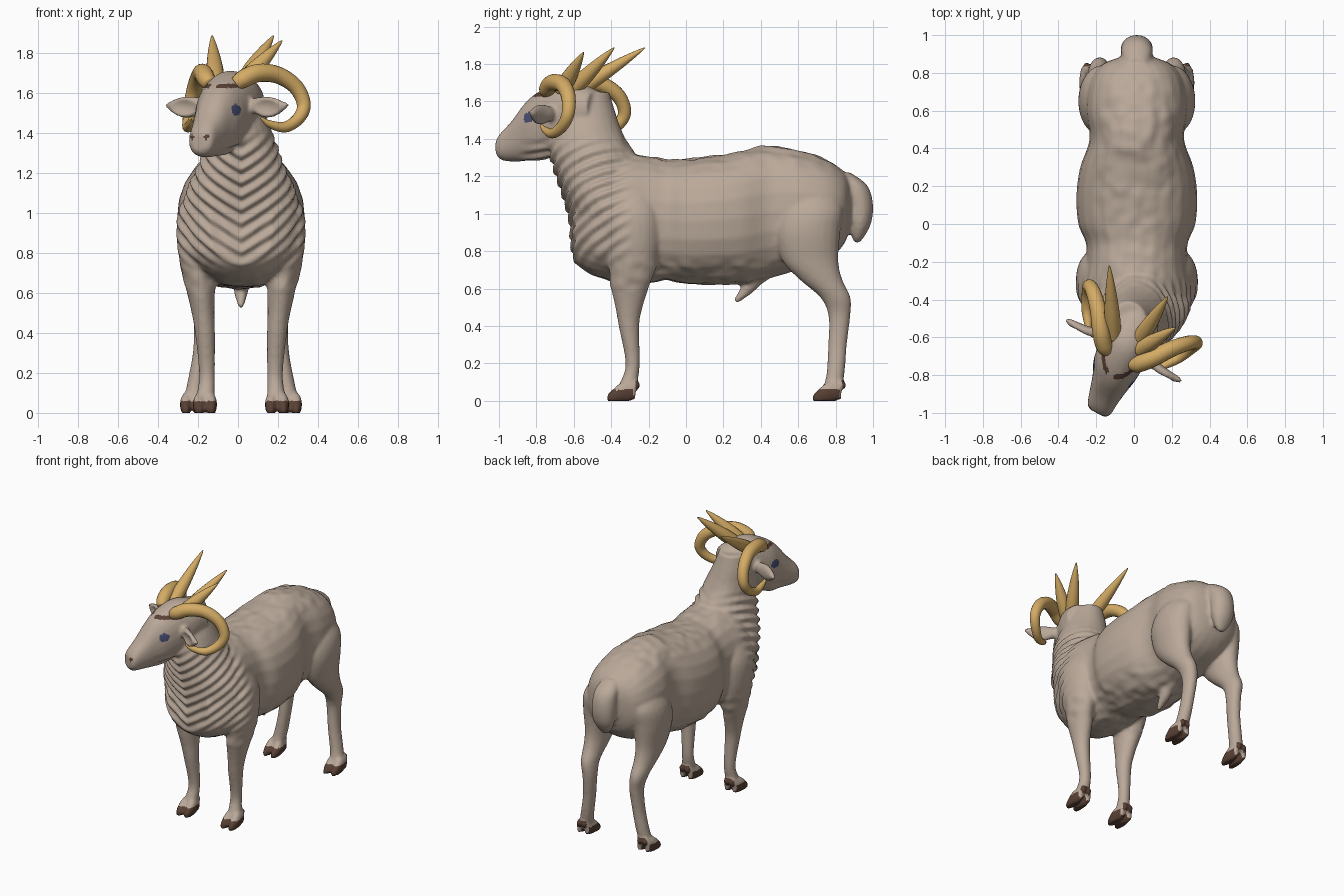
import bpy, bmesh, math
from mathutils import Vector, noise

if "Cube" in bpy.data.objects:
    bpy.data.objects.remove(bpy.data.objects["Cube"])

CX = 0.015                      # animal's centre line
YAW = math.radians(28)          # head is turned to one side
CO, SI = math.cos(YAW), math.sin(YAW)


def material(name, rgb):
    m = bpy.data.materials.new(name)
    m.diffuse_color = (*rgb, 1)
    m.use_nodes = True
    m.node_tree.nodes["Principled BSDF"].inputs["Base Color"].default_value = m.diffuse_color
    return m


WOOL = material("beige wool", (0.49, 0.395, 0.32))
HOOF = material("dark brown", (0.10, 0.052, 0.035))
EYE = material("slate blue", (0.07, 0.08, 0.18))
HORN = material("golden horn", (0.66, 0.41, 0.13))


def head(r, f, z):              # head frame (right, forward, up) to world
    return Vector((-0.05 + CO * r - SI * f, -0.66 - SI * r - CO * f, z))


def to_head(p):
    dx, dy = p.x + 0.05, p.y + 0.66
    return CO * dx - SI * dy, -SI * dx - CO * dy


def smooth(rows, n=5):          # Catmull-Rom through rows of numbers
    out = []
    for i in range(len(rows) - 1):
        a, b, c, d = (rows[max(0, min(len(rows) - 1, i + k))] for k in (-1, 0, 1, 2))
        for s in range(n):
            t = s / n
            out.append([q + 0.5 * t * (r - p + t * (2 * p - 5 * q + 4 * r - w + t * (3 * (q - r) + w - p)))
                        for p, q, r, w in zip(a, b, c, d)])
    return out + [list(rows[-1])]


def ring(c, u, v, e=1.0, n=24):
    pts = []
    for k in range(n):
        a = 2 * math.pi * k / n
        ca, sa = math.cos(a), math.sin(a)
        pts.append(c + u * math.copysign(abs(ca) ** e, ca) + v * math.copysign(abs(sa) ** e, sa))
    return pts


def skin(bm, rings):            # closed loft through rings
    vs = [[bm.verts.new(p) for p in r] for r in rings]
    n = len(vs[0])
    for a, b in zip(vs, vs[1:]):
        for k in range(n):
            bm.faces.new((a[k], a[(k + 1) % n], b[(k + 1) % n], b[k]))
    bm.faces.new(vs[0][::-1])
    bm.faces.new(vs[-1])


def flat_slices(bm, rows, s=1, e=1.0):      # rows: z, y, half y, x, half x
    skin(bm, [ring(Vector((CX + s * x, y, z)), Vector((hx, 0, 0)), Vector((0, hy, 0)), e)
              for z, y, hy, x, hx in smooth(rows)])


def long_slices(bm, rows, x=CX, e=1.0):     # rows: y, z, half width, half height
    skin(bm, [ring(Vector((x, y, z)), Vector((hw, 0, 0)), Vector((0, 0, hh)), e)
              for y, z, hw, hh in smooth(rows)])


def tube(bm, rows):                         # rows: x, y, z, radius
    rows = smooth(rows, 8)
    pts = [Vector(r[:3]) for r in rows]
    u, rings = Vector((0.3, 0.8, 0.52)), []
    for i, p in enumerate(pts):
        t = (pts[min(i + 1, len(pts) - 1)] - pts[max(i - 1, 0)]).normalized()
        u = (u - t * u.dot(t)).normalized()
        rings.append(ring(p, u * rows[i][3], t.cross(u) * rows[i][3], n=16))
    skin(bm, rings)


def finish(bm, name, mats):
    bmesh.ops.recalc_face_normals(bm, faces=bm.faces)
    me = bpy.data.meshes.new(name)
    bm.to_mesh(me)
    bm.free()
    for m in mats:
        me.materials.append(m)
    ob = bpy.data.objects.new(name, me)
    bpy.context.collection.objects.link(ob)
    bpy.ops.object.select_all(action='DESELECT')
    bpy.context.view_layer.objects.active = ob
    ob.select_set(True)
    return ob


bm = bmesh.new()
# trunk
long_slices(bm, [(.88, 1.05, .10, .12), (.84, 1.03, .19, .20), (.75, 1.02, .25, .27), (.6, 1.02, .27, .32),
                 (.45, 1.01, .25, .355), (.3, .98, .30, .355), (.15, .965, .32, .345), (0, .96, .31, .335),
                 (-.1, .965, .27, .325), (-.2, .97, .27, .34), (-.35, .97, .29, .34), (-.5, .95, .25, .28),
                 (-.6, .93, .16, .19)], e=0.9)
# neck and chest
flat_slices(bm, [(1.65, -.53, .12, -.045, .10), (1.55, -.53, .15, -.035, .13), (1.45, -.53, .185, -.015, .155),
                 (1.35, -.51, .22, 0, .175), (1.25, -.47, .24, 0, .205), (1.1, -.42, .24, 0, .27),
                 (.95, -.36, .26, 0, .29), (.8, -.36, .25, 0, .27), (.72, -.36, .19, 0, .20)])
# skull and muzzle, in the turned head frame
skin(bm, [ring(head(o, f, z), head(hw, 0, 0) - head(0, 0, 0), Vector((0, 0, hh)), 0.92)
          for f, z, hw, hh, o in smooth([
              (.37, 1.355, .045, .045, .03), (.345, 1.36, .068, .075, .03), (.28, 1.39, .082, .112, .022),
              (.2, 1.44, .10, .16, .015), (.12, 1.475, .125, .185, .005), (0, 1.52, .135, .19, 0),
              (-.1, 1.55, .13, .15, 0), (-.2, 1.56, .10, .10, 0)])])
# tail and sheath
flat_slices(bm, [(1.22, .84, .04, 0, .05), (1.15, .9, .07, 0, .08), (1.05, .927, .073, 0, .085),
                 (.95, .93, .06, 0, .078), (.88, .92, .035, 0, .05), (.845, .915, .012, 0, .02)])
tube(bm, [(CX, .42, .70, .05), (CX, .34, .61, .036), (CX, .265, .53, .014)])

HIND = [(1.12, .68, .12, .14, .09), (1.02, .67, .17, .18, .115), (.9, .65, .175, .20, .11), (.75, .665, .15, .205, .085),
        (.65, .72, .115, .205, .07), (.55, .80, .08, .20, .056), (.45, .82, .058, .19, .046),
        (.3, .81, .05, .20, .041), (.15, .80, .048, .225, .044), (.05, .78, .05, .245, .045)]
FORE = [(1.12, -.30, .12, .18, .08), (1.0, -.30, .16, .215, .10), (.85, -.29, .15, .22, .10), (.7, -.29, .125, .21, .085),
        (.6, -.30, .10, .20, .07), (.5, -.305, .073, .19, .057), (.4, -.305, .055, .18, .05),
        (.2, -.285, .038, .17, .04), (.1, -.305, .046, .175, .044), (.05, -.32, .05, .18, .045)]
for s in (-1, 1):
    # legs with cloven hooves and dewclaws
    for rows, y0 in ((HIND, .80), (FORE, -.30)):
        flat_slices(bm, rows, s)
        for t in (-.031, .031):
            x = CX + s * rows[-1][3] + t
            long_slices(bm, [(y0 + .03, .05, .018, .045), (y0 - .04, .045, .029, .055),
                             (y0 - .09, .025, .026, .038), (y0 - .122, .012, .014, .02)], x)
            long_slices(bm, [(y0, .09, .014, .02), (y0 + .04, .085, .018, .022), (y0 + .055, .08, .008, .012)],
                        x - t * 0.3)
    # ears
    skin(bm, [ring(head(s * r, f, z), head(0, hf, 0) - head(0, 0, 0), Vector((0, 0, hz)))
              for r, f, z, hf, hz in smooth([(.10, 0, 1.535, .03, .03), (.16, 0, 1.535, .03, .042),
                                             (.22, .012, 1.53, .028, .056), (.28, .015, 1.53, .024, .045),
                                             (.32, .012, 1.535, .018, .024), (.348, .01, 1.54, .01, .01)])])

# fuse everything into one skin
body = finish(bm, "sheep_body", (WOOL, HOOF, EYE))
rm = body.modifiers.new("fuse", 'REMESH')
rm.mode, rm.voxel_size = 'VOXEL', 0.0115
sm = body.modifiers.new("soften", 'SMOOTH')
sm.factor, sm.iterations = 0.5, 4
for m in ("fuse", "soften"):
    bpy.ops.object.modifier_apply(modifier=m)

bm = bmesh.new()
bm.from_mesh(body.data)
bm.normal_update()


def window(v, a, b, w):
    return max(0, min(1, (v - a) / w, (b - v) / w))


# neck folds, fleece lumps, hollow ears, level soles
moves = []
for v in bm.verts:
    p = v.co
    r, f = to_head(p)
    fold = window(p.z, .72, 1.42, .12) * window(-p.y, .28, .9, .12)
    d = .010 * fold * math.sin((p.z - .6 * abs(p.x - CX) - .4 * (p.y + .7)) * 2 * math.pi / .075)
    lump = window(p.z, 1.2, 1.5, .1) * window(p.y, -.4, .95, .1) + window(p.z, .58, .78, .06) * window(p.y, -.5, .5, .1)
    d += .010 * lump * noise.noise(p * 14)
    moves.append(v.normal * d)
    fwd = -SI * v.normal.x - CO * v.normal.y
    if abs(r) > .15 and 1.45 < p.z < 1.6 and fwd > .6 and abs(f) < .1:
        rim = max(0, 1 - ((abs(r) - .235) / .075) ** 2 - ((p.z - 1.53) / .04) ** 2)
        moves[-1] = (head(0, 0, 0) - head(0, .022 * rim, 0))
for v, d in zip(bm.verts, moves):
    v.co += d
    v.co.z = max(v.co.z, 0)

# hooves, eyes, nostrils and brow streaks by position
for fc in bm.faces:
    p = fc.calc_center_median()
    r, f = to_head(p)
    fc.smooth = True
    fc.material_index = 0
    if p.z < .12:
        dy = p.y - (.80 if p.y > .2 else -.30)
        if (dy < .02 and p.z < .058) or p.z < .02 or (dy > .034 and p.z < .11):
            fc.material_index = 1
    elif p.z > 1.3 and f > 0:
        if abs(r) > .07 and ((f - .14) / .036) ** 2 + ((p.z - 1.515) / .028) ** 2 < 1:
            fc.material_index = 2
        elif f > .33 and math.hypot(abs(r - .03) - .04, p.z - 1.38) < .013:
            fc.material_index = 1
        elif abs(r) > .02 and f > .05 and 1.625 < p.z < 1.645:
            fc.material_index = 1
bm.to_mesh(body.data)
bm.free()

# curled horns, mirrored across the head
CURL = [(.075, .055, 1.645, .035), (.105, .035, 1.67, .045), (.156, -.026, 1.70, .046), (.221, -.117, 1.69, .043),
        (.286, -.186, 1.63, .039), (.321, -.205, 1.54, .035), (.309, -.164, 1.47, .031),
        (.275, -.089, 1.43, .027), (.228, -.019, 1.445, .019), (.202, .025, 1.475, .006)]
for s, side in ((1, "right"), (-1, "left")):
    bm = bmesh.new()
    tube(bm, [(*head(s * r, f, z), w) for r, f, z, w in CURL])
    finish(bm, "curled_horn_" + side, (HORN,))
    bpy.ops.object.shade_smooth()

# straight horns: base, tip
for i, (a, b) in enumerate((((-.11, -.60, 1.65), (-.13, -.22, 1.887)),
                            ((.03, -.61, 1.66), (.178, -.385, 1.887)),
                            ((.03, -.665, 1.66), (.22, -.548, 1.862)))):
    a, b = Vector(a), Vector(b)
    bm = bmesh.new()
    tube(bm, [(*a.lerp(b, t), w) for t, w in ((0, .043), (.3, .042), (.65, .028), (.9, .012), (1, .003))])
    finish(bm, "straight_horn_%d" % (i + 1), (HORN,))
    bpy.ops.object.shade_smooth()
